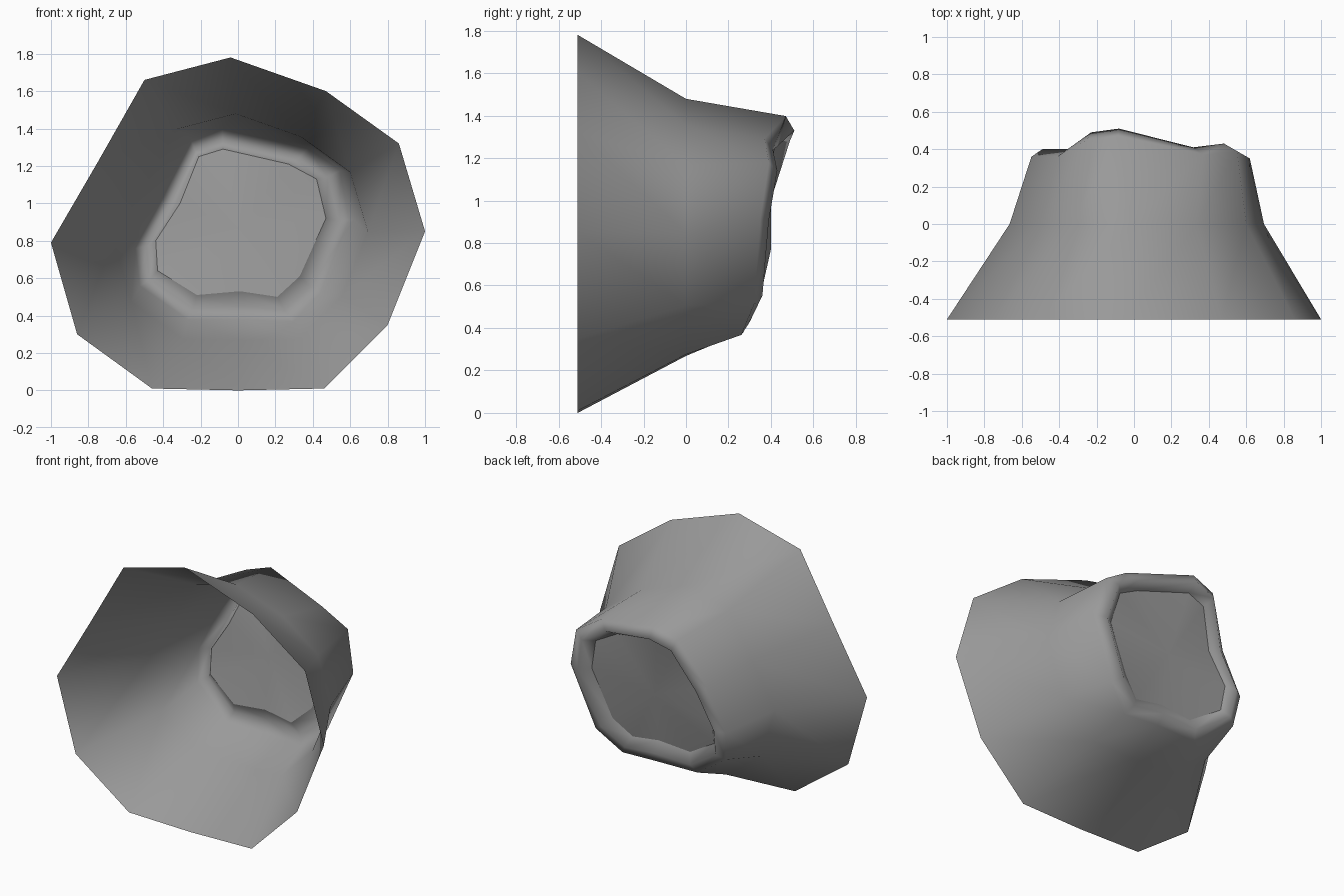
import bpy
from mathutils import Vector

if "Cube" in bpy.data.objects:
    bpy.data.objects.remove(bpy.data.objects["Cube"], do_unlink=True)

grey = bpy.data.materials.new("stone grey")
grey.use_nodes = True
colour = (0.32, 0.32, 0.32, 1)
grey.diffuse_color = colour
grey.node_tree.nodes["Principled BSDF"].inputs["Base Color"].default_value = colour

# Outline of the wide open mouth (x, z)
MOUTH = [(-1, .79), (-.75, 1.22), (-.5, 1.66), (-.04, 1.78), (.47, 1.6), (.86, 1.32),
         (1, .85), (.8, .35), (.46, .01), (0, 0), (-.46, .01), (-.86, .3)]
# Edge of the recessed cap (x, z) with the depth of the lip crest beside it
CAP = [(-.44, .8, .4), (-.31, 1, .4), (-.21, 1.25, .49), (-.08, 1.29, .51),
       (.27, 1.21, .41), (.42, 1.13, .43), (.47, .92, .39), (.33, .61, .36),
       (.21, .5, .3), (.01, .53, .31), (-.22, .51, .3), (-.43, .64, .36)]
CENTRE = Vector((0, 0, .87))


def make_object(name, verts, faces):
    mesh = bpy.data.meshes.new(name)
    mesh.from_pydata(verts, [], faces)
    mesh.materials.append(grey)
    mesh.shade_smooth()
    obj = bpy.data.objects.new(name, mesh)
    bpy.context.collection.objects.link(obj)
    return obj


def lip_ring(spread, drop, shift_x, shift_z):
    """Ring around the cap, pushed outwards, shifted and set below the crest."""
    ring = []
    for x, z, crest in CAP:
        point = Vector((x, 0, z))
        point += (point - CENTRE).normalized() * spread
        ring.append(point + Vector((shift_x, crest - drop, shift_z)))
    return ring


def scaled_mouth(scale, shift):
    return [CENTRE + (Vector((x, 0, z)) - CENTRE) * scale + Vector(shift)
            for x, z in MOUTH]


# Flared shell: mouth, waist, outer lip, lip crest, inner lip
cap_ring = [Vector((x, .75 * crest + .045, z)) for x, z, crest in CAP]
rings = [scaled_mouth(1, (0, -.51, 0)), scaled_mouth(.68, (.015, 0, -.01)),
         lip_ring(.13, .04, .02, -.02), lip_ring(.06, 0, .01, -.02), cap_ring]
n = len(MOUTH)
faces = []
for r in range(len(rings) - 1):
    for i in range(n):
        j = (i + 1) % n
        faces.append((r * n + i, r * n + n + i, r * n + n + j, r * n + j))
make_object("flared_shell", [p for ring in rings for p in ring], faces)

# Cap closing the narrow end, as a fan around its middle
middle = sum(cap_ring, Vector()) / n
make_object("end_cap", cap_ring + [middle], [((i + 1) % n, i, n) for i in range(n)])
